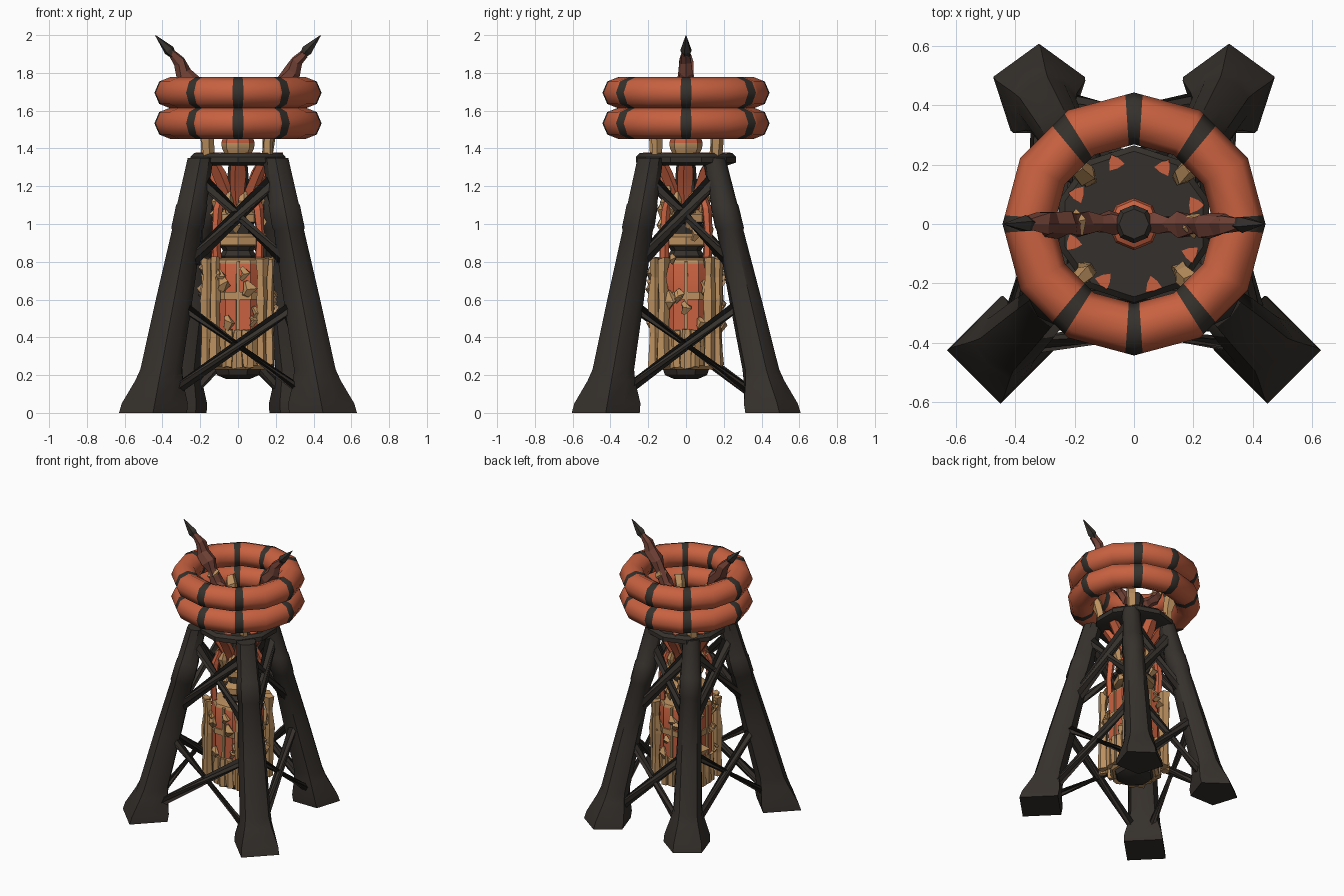
import bpy, math, random
from math import sin, cos, pi, radians
from mathutils import Vector

random.seed(4)
if "Cube" in bpy.data.objects:
    bpy.data.objects.remove(bpy.data.objects["Cube"])


def material(name, colour):
    m = bpy.data.materials.new(name)
    m.use_nodes = True
    m.diffuse_color = (*colour, 1)
    m.node_tree.nodes["Principled BSDF"].inputs["Base Color"].default_value = (*colour, 1)
    return m


IRON = material("dark iron", (0.036, 0.030, 0.025))
RED = material("rust orange", (0.58, 0.12, 0.052))
TAN = material("tan brass", (0.50, 0.28, 0.115))
BROWN = material("brown copper", (0.17, 0.055, 0.038))


def skin(name, rings, mats, rule=None, closed=False, angle=30):
    """Join rings of points into a surface; rule(face centre) picks the material."""
    n = len(rings[0])
    verts = [p for r in rings for p in r]
    count = len(rings)
    faces = []
    for i in range(count if closed else count - 1):
        a, b = i * n, (i + 1) % count * n
        faces += [(a + k, a + (k + 1) % n, b + (k + 1) % n, b + k) for k in range(n)]
    if not closed:
        faces += [tuple(range(n))[::-1], tuple(range((count - 1) * n, count * n))]
    mesh = bpy.data.meshes.new(name)
    mesh.from_pydata(verts, [], faces)
    for m in mats:
        mesh.materials.append(m)
    if rule:
        for f in mesh.polygons:
            f.material_index = rule(f.center)
    ob = bpy.data.objects.new(name, mesh)
    bpy.context.collection.objects.link(ob)
    bpy.ops.object.select_all(action='DESELECT')
    ob.select_set(True)
    bpy.context.view_layer.objects.active = ob
    bpy.ops.object.mode_set(mode='EDIT')
    bpy.ops.mesh.select_all(action='SELECT')
    bpy.ops.mesh.normals_make_consistent(inside=False)
    bpy.ops.object.mode_set(mode='OBJECT')
    if angle:
        bpy.ops.object.shade_smooth_by_angle(angle=radians(angle))


def polar(r, a, z):
    return Vector((r * cos(a), r * sin(a), z))


def lathe(name, profile, n, mats, rule=None, turn=0):
    skin(name, [[polar(r, turn + 2 * pi * k / n, z) for k in range(n)] for r, z in profile], mats, rule)


def tube(name, path, radii, n, mat, jitter=0.0, flat=1.0, angle=30):
    """Sweep an n-sided section along a path, with optional ragged corners."""
    path = [Vector(p) for p in path]
    rings = []
    for i, p in enumerate(path):
        d = (path[min(i + 1, len(path) - 1)] - path[max(i - 1, 0)]).normalized()
        ref = Vector((-p.y, p.x, 0))
        if ref.length < 0.01 or abs(ref.normalized().dot(d)) > 0.9:
            ref = Vector((0, 1, 0)) if abs(d.y) < 0.9 else Vector((0, 0, 1))
        u = (ref - d * ref.dot(d)).normalized()
        v = d.cross(u)
        ring = []
        for k in range(n):
            a = 2 * pi * (k + 0.5) / n
            r = radii[i] * (1 + random.uniform(-jitter, jitter))
            ring.append(p + u * (r * cos(a)) + v * (r * flat * sin(a))
                        + d * random.uniform(-jitter, jitter) * radii[i])
        rings.append(ring)
    skin(name, rings, [mat], angle=angle)


# Legs: foot block flowing into a tapered column
def leg_point(sx, back, z):
    foot, top = ((0.32, 0.445), (0.15, 0.15)) if back else ((0.45, -0.425), (0.20, -0.19))
    t = z / 1.34
    return Vector((sx * (foot[0] + (top[0] - foot[0]) * t), foot[1] + (top[1] - foot[1]) * t, z))


LEG = [(0, 0.18, 0), (0.05, 0.175, 0), (0.17, 0.126, 0.5), (0.23, 0.11, 0.8), (0.6, 0.097, 0.85),
       (0.97, 0.08, 0.85), (0.98, 0.086, 0.85), (1.1, 0.083, 0.85), (1.11, 0.078, 0.85), (1.35, 0.068, 0.9)]
for back in (False, True):
    sides = 5 if back else 4
    for sx in (-1, 1):
        rings = []
        for z, r, rounded in LEG:
            c, ring = leg_point(sx, back, z), []
            low = cos(pi / sides)
            for k in range(2 * sides):
                rr = r * (0.9 if back else 1) * (low + (1 - low) * rounded if k % 2 else 1)
                ring.append(c + polar(rr, pi / 2 + pi * k / sides, 0))
            rings.append(ring)
        skin(("back" if back else "front") + ("_left" if sx > 0 else "_right") + "_leg", rings, [IRON], angle=40)

# Crossed braces on all four sides
corners = [(-1, False), (1, False), (1, True), (-1, True)]
for i, a in enumerate(corners):
    b = corners[(i + 1) % 4]
    for lo, hi, r in ((0.04, 0.6, 0.033), (0.74, 1.26, 0.04)):
        for p, q in ((a, b), (b, a)):
            tube("brace", [leg_point(*p, lo), leg_point(*q, hi)], [r, r], 6, IRON)

# Top plate with claw tips showing through, and hub
lathe("top_plate", [(0.22, 1.31), (0.265, 1.325), (0.265, 1.355), (0.245, 1.375)], 10, [IRON], turn=pi / 2)
for k in range(8):
    c = polar(0.215, k * pi / 4 + 0.3, 1.37)
    skin("claw_tip", [[c + polar(0.032 - 0.012 * (j % 2), j * pi / 3 + k, h) for j in range(6)]
                      for h in (0, 0.009)], [RED], angle=0)
lathe("hub", [(0.07, 1.37), (0.085, 1.4), (0.088, 1.43), (0.08, 1.455), (0.055, 1.47), (0.065, 1.56), (0.05, 1.585)],
      8, [TAN, RED, IRON], lambda c: 2 if c.z > 1.47 else 1 if c.z > 1.425 else 0)

# Two stacked rings with dark bands
BAND = 3.8
BANDS = [0, 54, 90, 126, 180, 234, 270, 306]
angles = sorted({30.0 * k for k in range(12)} | {(b + s * BAND) % 360 for b in BANDS for s in (-1, 1)})


def band_rule(c):
    a = math.degrees(math.atan2(c.y, c.x)) % 360
    return int(any(abs((a - b + 180) % 360 - 180) < BAND - 0.1 for b in BANDS))


for name, z0 in (("lower_ring", 1.533), ("upper_ring", 1.695)):
    rings = []
    for a in angles:
        chord = cos(pi / 12) / cos(radians(a % 30 - 15)) * 1.015
        rings.append([polar((0.35 + 0.086 * cos(pi * k / 4)) * chord, radians(a), z0 + 0.084 * sin(pi * k / 4))
                      for k in range(8)])
    skin(name, rings, [RED, IRON], band_rule, closed=True, angle=50)

# Posts that hold the rings
for k in range(4):
    a = pi / 4 + k * pi / 2
    tube("ring_post", [polar(0.22, a, 1.33), polar(0.225, a, 1.45), polar(0.24, a, 1.53), polar(0.28, a, 1.58)],
         [0.03, 0.034, 0.038, 0.03], 5, TAN, 0.25, angle=0)

# Ragged horns with dark points and brass collars
HORN = [(0.03, 1.53), (0.08, 1.535), (0.12, 1.57), (0.17, 1.61), (0.21, 1.69),
        (0.235, 1.75), (0.285, 1.8), (0.305, 1.86), (0.35, 1.905)]
for sx in (-1, 1):
    tube("horn", [(sx * x, 0, z) for x, z in HORN],
         [0.03, 0.042, 0.034, 0.042, 0.034, 0.046, 0.038, 0.036, 0.024], 6, BROWN, 0.3, angle=0)
    tube("horn_collar", [(sx * 0.185, 0, 1.63), (sx * 0.2, 0, 1.66), (sx * 0.215, 0, 1.69)],
         [0.024, 0.042, 0.024], 5, TAN, 0.25, angle=0)
    tube("horn_point", [(sx * 0.34, 0, 1.89), (sx * 0.365, 0, 1.92), (sx * 0.437, 0, 1.998)],
         [0.018, 0.03, 0.002], 5, IRON, angle=0)

# Hanging core: drum, neck and upper column
lathe("core_base", [(0.07, 0.18), (0.12, 0.2), (0.14, 0.25)], 8, [IRON], turn=pi / 8)


def drum_rule(c):
    return 1 if c.z < 0.44 or 0.595 < c.z < 0.645 or c.z > 0.79 else 0


lathe("drum", [(0.15, 0.23), (0.172, 0.25), (0.172, 0.44), (0.175, 0.44), (0.175, 0.6), (0.185, 0.6),
               (0.185, 0.64), (0.175, 0.64), (0.175, 0.79), (0.165, 0.81), (0.1, 0.82)],
      8, [RED, TAN], drum_rule, turn=pi / 8)
lathe("neck", [(0.09, 0.81), (0.1, 0.83), (0.08, 0.86), (0.1, 0.89)], 8, [IRON])
lathe("upper_column", [(0.1, 0.88), (0.135, 0.89), (0.135, 0.93), (0.08, 0.95), (0.08, 1.0),
                       (0.12, 1.01), (0.12, 1.05), (0.07, 1.08), (0.05, 1.32)],
      8, [TAN, IRON], lambda c: 1 if c.z > 1.1 or 0.945 < c.z < 1.005 else 0)

# Corner posts, slats and ribs around the drum
for k in range(4):
    a = pi / 4 + k * pi / 2
    for da in (-0.14, 0.14):
        tube("corner_post", [polar(0.205, a + da, z) for z in (0.25, 0.42, 0.6, 0.72, 0.82)],
             [0.033, 0.026, 0.033, 0.026, 0.033], 5, TAN, 0.3, angle=0)
    for da in (-0.3, 0, 0.3):
        tube("lower_slat", [polar(0.175, k * pi / 2 + da, z) for z in (0.24, 0.33, 0.44)],
             [0.028, 0.03, 0.024], 5, TAN, 0.3, 0.7, angle=0)
    tube("panel_rib", [polar(0.165, k * pi / 2, z) for z in (0.44, 0.62, 0.8)],
         [0.012, 0.014, 0.012], 4, TAN, 0.2, angle=0)

# Loose plates clinging to the drum and the upper column
for k in range(48):
    high = k % 3 == 0
    a, z = 2 * pi * k * 0.382, random.uniform(0.88, 1.2) if high else random.uniform(0.46, 0.82)
    r = 0.13 if high else 0.19
    s = random.uniform(0.022, 0.045)
    tube("loose_plate", [polar(r, a, z - s), polar(r + 0.015, a + 0.12, z), polar(r, a, z + s)],
         [s * 0.5, s, s * 0.4], 4, TAN, 0.4, 0.45, angle=0)

# Side struts beside the column, and flaring claws under the plate
for k in range(8):
    a = k * pi / 4
    if k % 2:
        tube("side_strut", [polar(0.16, a, 0.82), polar(0.165, a, 0.95), polar(0.15, a, 1.08), polar(0.12, a, 1.16)],
             [0.024, 0.022, 0.026, 0.02], 5, RED, 0.2, angle=0)
    tube("claw", [polar(0.07, a, 1.08), polar(0.1, a, 1.18), polar(0.15, a, 1.27), polar(0.21, a, 1.36)],
         [0.028, 0.042, 0.047, 0.036], 5, RED, 0.15, 0.6)
    tube("claw_root", [polar(0.1, a + 0.3, 1.06), polar(0.115, a + 0.3, 1.12), polar(0.1, a + 0.3, 1.17)],
         [0.02, 0.028, 0.014], 5, TAN, 0.25, angle=0)
